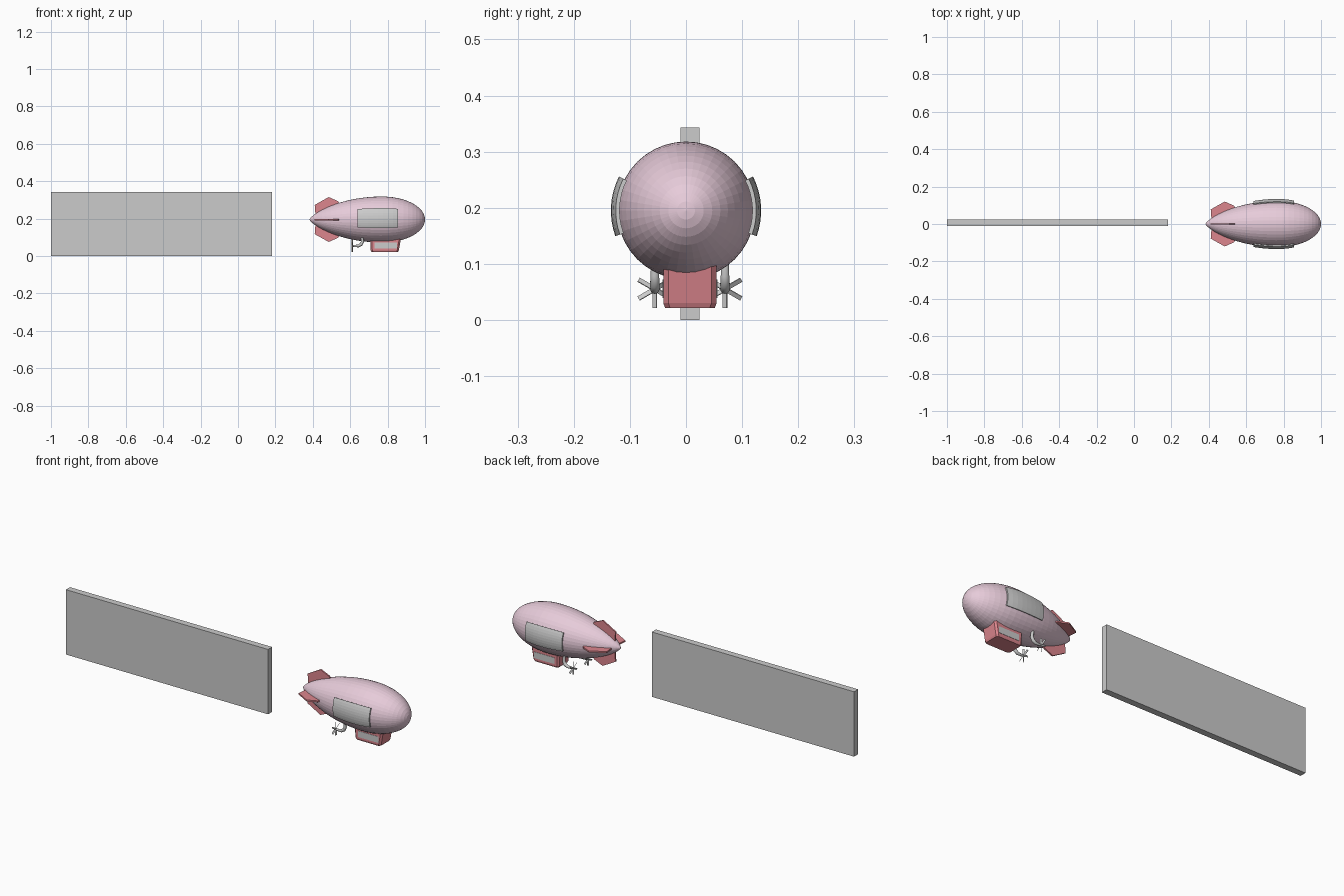
import bpy, bmesh, math
from mathutils import Matrix, Vector

if "Cube" in bpy.data.objects:
    bpy.data.objects.remove(bpy.data.objects["Cube"])

AX = 0.195      # height of the hull axis
R = 0.123       # hull radius
OFF = 0.007     # sideways offset of gondola, engines and banner
MID = 0.77      # widest station of the hull


def material(name, rgb):
    m = bpy.data.materials.new(name)
    m.diffuse_color = (*rgb, 1)
    m.use_nodes = True
    m.node_tree.nodes["Principled BSDF"].inputs["Base Color"].default_value = m.diffuse_color
    return m


pink = material("pink", (0.80, 0.60, 0.70))
red = material("red", (0.72, 0.24, 0.27))


def finish(name, bm, mat=None):
    bmesh.ops.recalc_face_normals(bm, faces=bm.faces)
    me = bpy.data.meshes.new(name)
    bm.to_mesh(me)
    bm.free()
    ob = bpy.data.objects.new(name, me)
    bpy.context.collection.objects.link(ob)
    if mat:
        me.materials.append(mat)
    return ob


def box(name, lo, hi, mat=None):
    bm = bmesh.new()
    lo, hi = Vector(lo), Vector(hi)
    bmesh.ops.create_cube(bm, size=1, matrix=Matrix.Translation((lo + hi) / 2)
                          @ Matrix.Diagonal((*(hi - lo), 1)))
    return finish(name, bm, mat)


def loft(bm, rings):
    """Bridge closed rings of points and cap both ends."""
    vs = [[bm.verts.new(p) for p in ring] for ring in rings]
    n = len(vs[0])
    for a, b in zip(vs, vs[1:]):
        for i in range(n):
            j = (i + 1) % n
            bm.faces.new((a[i], a[j], b[j], b[i]))
    bm.faces.new(vs[0])
    bm.faces.new(vs[-1])


def hull_r(x):
    if x > MID:
        return R * math.sqrt(max(0, 1 - ((x - MID) / (1 - MID)) ** 2))
    return R * max(0, 1 - ((MID - x) / 0.388) ** 2) ** 0.75


def around(x, r, a):
    return Vector((x, r * math.cos(a), AX + r * math.sin(a)))


# Towed banner
box("banner", (-1, OFF - 0.017, 0), (0.183, OFF + 0.017, 0.343))

# Teardrop hull
bm = bmesh.new()
N = 40
xs = [0.691 - 0.309 * math.cos(math.pi * i / 28) for i in range(29)]
loft(bm, [[around(x, max(hull_r(x), 0.001), 2 * math.pi * k / N) for k in range(N)]
          for x in xs])
finish("hull", bm, pink)

# Four tail fins
fin = [(0.415, 0.015), (0.410, 0.078), (0.485, 0.120), (0.535, 0.098), (0.555, 0.06)]
for k, nm in enumerate(("left", "top", "right", "bottom")):
    a = k * math.pi / 2
    side = Vector((0, -math.sin(a), math.cos(a))) * 0.004
    bm = bmesh.new()
    loft(bm, [[around(x, r, a) + side * s for x, r in fin] for s in (-1, 1)])
    finish("tail_fin_" + nm, bm, red)

# Curved display panels standing off the hull sides
for s, nm in ((-1, "right"), (1, "left")):
    bm = bmesh.new()
    rows = []
    for i in range(9):
        x = 0.64 + 0.215 * i / 8
        rows.append([[around(x, hull_r(x) + d, math.radians(-20 + 47 * j / 8))
                      for d in (0.004, 0.011)] for j in range(9)])
    loft(bm, [[Vector((p.x, s * p.y, p.z)) for p in
               [c[0] for c in row] + [c[1] for c in reversed(row)]] for row in rows])
    finish("side_panel_" + nm, bm)

# Gondola with chamfered corners, tapering to the floor
def plan(x0, x1, w, z, c=0.009):
    return [(x0 + c, OFF - w, z), (x1 - c, OFF - w, z), (x1, OFF - w + c, z),
            (x1, OFF + w - c, z), (x1 - c, OFF + w, z), (x0 + c, OFF + w, z),
            (x0, OFF + w - c, z), (x0, OFF - w + c, z)]


bm = bmesh.new()
loft(bm, [plan(0.714, 0.856, 0.044, 0.021), plan(0.709, 0.860, 0.0475, 0.030),
          plan(0.706, 0.872, 0.0475, 0.098)])
finish("gondola", bm, red)

# Gondola windows, engine arms and propellers on both sides
for s, nm in ((-1, "right"), (1, "left")):
    y = OFF + s * 0.047
    box("window_" + nm, (0.73, y - 0.002, 0.039), (0.85, y + 0.002, 0.072))

    y = OFF + s * 0.0625
    path = [(0.607, 0.055), (0.625, 0.053), (0.645, 0.054), (0.659, 0.063),
            (0.666, 0.078), (0.662, 0.112)]
    radii = [0.004, 0.006, 0.008, 0.009, 0.008, 0.007]
    rings = []
    for i, (x, z) in enumerate(path):
        p, q = path[max(i - 1, 0)], path[min(i + 1, len(path) - 1)]
        t = Vector((q[0] - p[0], 0, q[1] - p[1])).normalized()
        n = Vector((-t.z, 0, t.x))
        rings.append([Vector((x, y, z)) + radii[i] * (
            n * math.cos(k * math.pi / 5) + Vector((0, math.sin(k * math.pi / 5), 0)))
            for k in range(10)])
    bm = bmesh.new()
    loft(bm, rings)
    arm = finish("engine_arm_" + nm, bm)
    bpy.context.view_layer.objects.active = arm
    arm.select_set(True)
    bpy.ops.object.shade_smooth_by_angle(angle=math.radians(45))
    arm.select_set(False)

    # Six pitched blades
    bm = bmesh.new()
    for k in range(6):
        m = (Matrix.Translation((0.611, y, 0.055)) @ Matrix.Rotation(k * math.pi / 3, 4, "X")
             @ Matrix.Translation((0, 0, 0.017)) @ Matrix.Rotation(math.radians(35), 4, "Z")
             @ Matrix.Diagonal((0.002, 0.009, 0.033, 1)))
        bmesh.ops.create_cube(bm, size=1, matrix=m)
    finish("propeller_" + nm, bm)
